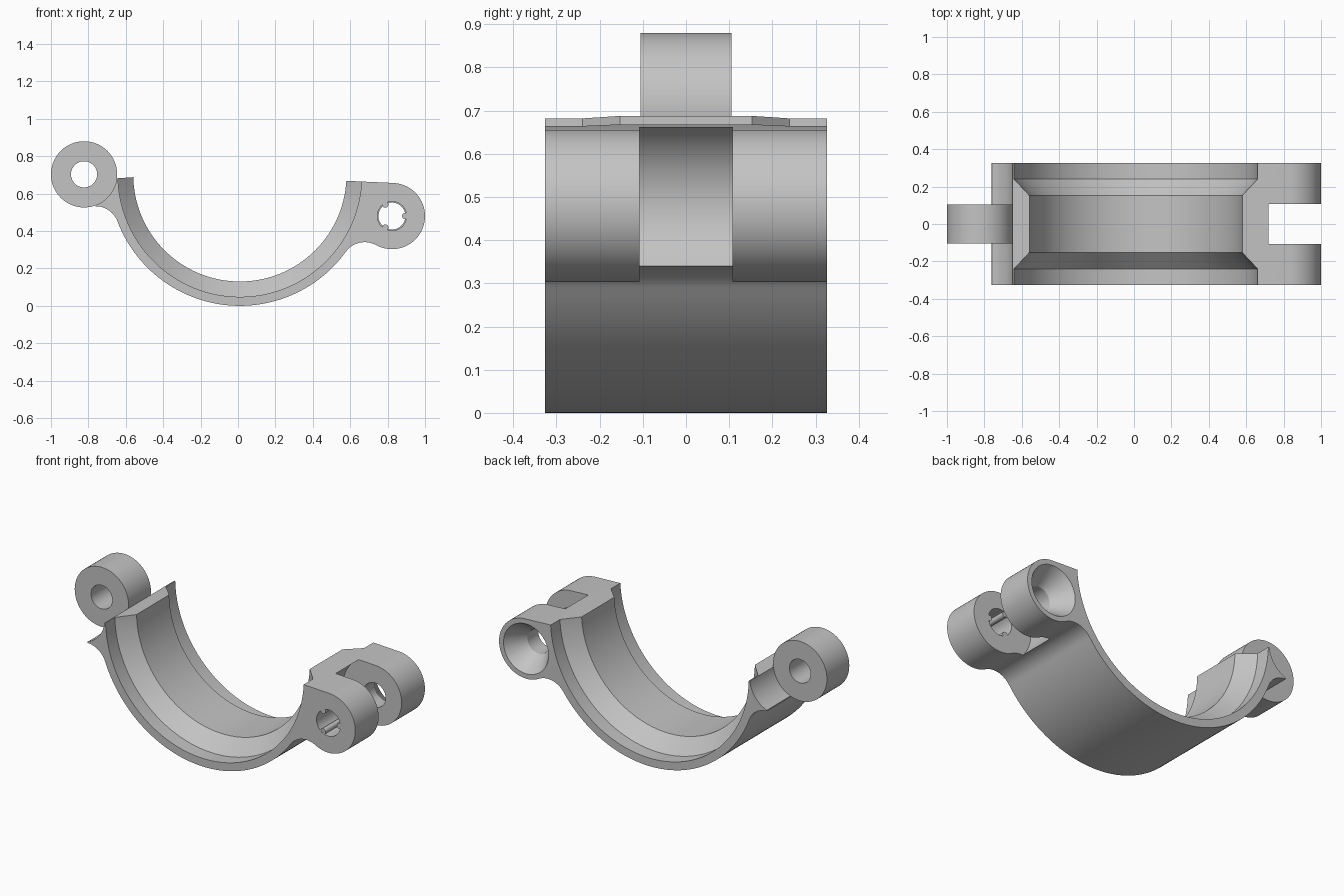
import bpy, bmesh, math
from math import sin, cos, pi, radians, atan2, hypot

if "Cube" in bpy.data.objects:
    bpy.data.objects.remove(bpy.data.objects["Cube"])

grey = bpy.data.materials.new("light_grey")
grey.use_nodes = True
colour = (0.55, 0.55, 0.55, 1)
grey.diffuse_color = colour
grey.node_tree.nodes["Principled BSDF"].inputs["Base Color"].default_value = colour

# Main dimensions: circle centres (x, z) and radii
RING, RING_R = (0.01, 0.70), 0.70
KNUCKLE, KNUCKLE_R = (-0.823, 0.703), 0.177
LUG, LUG_R = (0.823, 0.48), 0.177
FILLET_R = 0.125
HALF_W = 0.327


def finish(name, bm):
    bmesh.ops.recalc_face_normals(bm, faces=bm.faces)
    mesh = bpy.data.meshes.new(name)
    bm.to_mesh(mesh)
    bm.free()
    mesh.materials.append(grey)
    ob = bpy.data.objects.new(name, mesh)
    bpy.context.collection.objects.link(ob)
    return ob


def lathe(name, centre, profile, hollow=False, seg=64):
    """Turn a (y, radius) profile around an axis along y."""
    bm = bmesh.new()
    rings = [[bm.verts.new((centre[0] + r * cos(2 * pi * i / seg), y,
                            centre[1] + r * sin(2 * pi * i / seg)))
              for i in range(seg)] for y, r in profile]
    pairs = list(zip(rings, rings[1:]))
    if hollow:
        pairs.append((rings[-1], rings[0]))
    for a, b in pairs:
        for i in range(seg):
            j = (i + 1) % seg
            bm.faces.new((a[i], a[j], b[j], b[i]))
    if not hollow:
        bm.faces.new(rings[0])
        bm.faces.new(rings[-1])
    return finish(name, bm)


def arc(c, r, a0, a1, n):
    return [(c[0] + r * cos(a0 + (a1 - a0) * i / n),
             c[1] + r * sin(a0 + (a1 - a0) * i / n)) for i in range(n + 1)]


def fillet_centre(c, r, side):
    """Centre of the fillet touching the ring and circle c from below."""
    ra, rb = RING_R + FILLET_R, r + FILLET_R
    dx, dz = c[0] - RING[0], c[1] - RING[1]
    d = hypot(dx, dz)
    a = (ra * ra - rb * rb + d * d) / (2 * d)
    h = math.sqrt(ra * ra - a * a)
    ux, uz = dx / d, dz / d
    return (RING[0] + a * ux + side * h * uz, RING[1] + a * uz - side * h * ux)


def angle(a, b):
    return atan2(b[1] - a[1], b[0] - a[0])


def cut(target, cutter):
    mod = target.modifiers.new("cut", "BOOLEAN")
    mod.operation = "DIFFERENCE"
    mod.solver = "EXACT"
    mod.object = cutter
    bpy.context.view_layer.update()
    graph = bpy.context.evaluated_depsgraph_get()
    mesh = bpy.data.meshes.new_from_object(target.evaluated_get(graph))
    target.modifiers.clear()
    target.data = mesh
    bpy.data.objects.remove(cutter)


# Clamp body outline: hinge clearance, fin, fillets, ring and lug
fl = fillet_centre(KNUCKLE, KNUCKLE_R, -1)
fr = fillet_centre(LUG, LUG_R, 1)
outline = [(-0.5, 0.692)]
outline += arc(KNUCKLE, KNUCKLE_R - 0.001, radians(-7), radians(-69), 14)
outline += arc(fl, FILLET_R, radians(90), angle(fl, RING), 12)
outline += arc(RING, RING_R, angle(RING, fl) % (2 * pi),
               angle(RING, fr) % (2 * pi), 64)[1:]
outline += arc(fr, FILLET_R, angle(fr, RING) % (2 * pi), angle(fr, LUG), 16)[1:]
outline += arc(LUG, LUG_R, angle(LUG, fr), radians(87), 36)[1:]
outline += [(0.5, 0.672)]

bm = bmesh.new()
face = bm.faces.new([bm.verts.new((x, -HALF_W, z)) for x, z in outline])
new = bmesh.ops.extrude_face_region(bm, geom=[face])["geom"]
bmesh.ops.translate(bm, vec=(0, 2 * HALF_W, 0),
                    verts=[v for v in new if isinstance(v, bmesh.types.BMVert)])
body = finish("clamp_body", bm)

# Bore with bevelled wider mouths
cut(body, lathe("bore_cutter", RING, [(-0.5, 0.652), (-0.24, 0.652), (-0.153, 0.57),
                                      (0.153, 0.57), (0.24, 0.652), (0.5, 0.652)], seg=128))
# Rounded slot between the lugs
cut(body, lathe("slot_cutter", LUG, [(-0.108, 0.21), (0.108, 0.21)], seg=96))
# Front lug hole, and countersunk back lug hole
cut(body, lathe("front_hole_cutter", LUG, [(-0.4, 0.078), (-0.05, 0.078)]))
cut(body, lathe("back_hole_cutter", LUG, [(0.05, 0.072), (0.21, 0.072), (0.335, 0.153)]))

# Hinge knuckle with its pin hole
knuckle = lathe("hinge_knuckle", KNUCKLE,
                [(-0.105, KNUCKLE_R), (0.105, KNUCKLE_R), (0.105, 0.07), (-0.105, 0.07)],
                hollow=True)

# Three gripping ribs inside the front lug hole
parts = [body, knuckle]
for k in range(3):
    a = 2 * pi * k / 3
    c = (LUG[0] + 0.071 * cos(a), LUG[1] + 0.071 * sin(a))
    parts.append(lathe("grip_rib_%d" % (k + 1), c,
                       [(-HALF_W + 0.001, 0.017), (-0.109, 0.017)], seg=16))

# Smooth curved surfaces, keep edges sharp
bpy.ops.object.select_all(action="DESELECT")
for ob in parts:
    ob.select_set(True)
bpy.context.view_layer.objects.active = body
bpy.ops.object.shade_smooth_by_angle(angle=radians(25))
